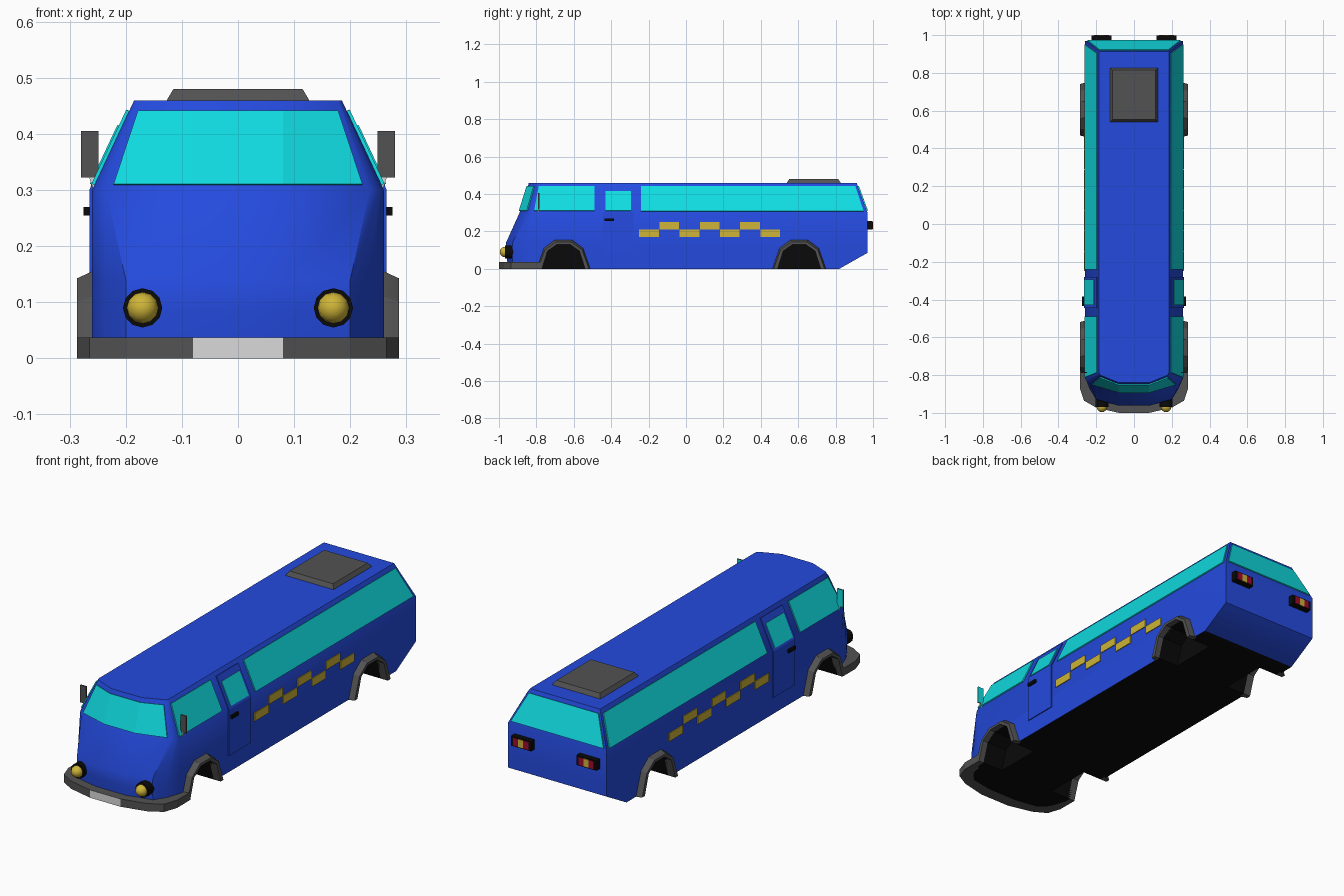
import bpy, bmesh, math
from mathutils import Matrix

if "Cube" in bpy.data.objects:
    bpy.data.objects.remove(bpy.data.objects["Cube"])

def mat(name, r, g, b):
    m = bpy.data.materials.new(name)
    m.diffuse_color = (r, g, b, 1)
    m.use_nodes = True
    m.node_tree.nodes["Principled BSDF"].inputs["Base Color"].default_value = m.diffuse_color
    return m

BLUE = mat("blue_paint", .018, .07, .74)
CYAN = mat("cyan_glass", .005, .72, .76)
GREY = mat("dark_grey", .085, .085, .085)
BLACK = mat("black", .003, .003, .003)
YELLOW = mat("yellow", .62, .46, .04)
WHITE = mat("white", .7, .7, .7)
RED = mat("dark_red", .35, .003, .03)

def finish(name, bm, mats, smooth=None):
    bmesh.ops.remove_doubles(bm, verts=bm.verts, dist=1e-5)
    bmesh.ops.recalc_face_normals(bm, faces=bm.faces)
    me = bpy.data.meshes.new(name)
    bm.to_mesh(me)
    bm.free()
    ob = bpy.data.objects.new(name, me)
    bpy.context.collection.objects.link(ob)
    for m in mats:
        me.materials.append(m)
    if smooth:
        shade(ob, smooth)
    return ob

def shade(ob, angle):
    bpy.ops.object.select_all(action='DESELECT')
    ob.select_set(True)
    bpy.context.view_layer.objects.active = ob
    bpy.ops.object.shade_smooth_by_angle(angle=math.radians(angle))

def loft(name, rings, mats, smooth=None):
    """Skin closed rings of equal size and cap both ends."""
    bm = bmesh.new()
    vs = [[bm.verts.new(p) for p in r] for r in rings]
    n = len(rings[0])
    for a, b in zip(vs, vs[1:]):
        for i in range(n):
            j = (i + 1) % n
            bm.faces.new((a[i], a[j], b[j], b[i]))
    bm.faces.new(vs[0])
    bm.faces.new(vs[-1])
    return finish(name, bm, mats, smooth)

def plate(name, polys, m, thick=.006):
    bm = bmesh.new()
    for p in polys:
        bm.faces.new([bm.verts.new(v) for v in p])
    ob = finish(name, bm, [m])
    sol = ob.modifiers.new("thickness", 'SOLIDIFY')
    sol.thickness, sol.offset = thick, 0
    return ob

def box(name, lo, hi, mats):
    (a, b, c), (d, e, f) = lo, hi
    return loft(name, [[(a, b, z), (d, b, z), (d, e, z), (a, e, z)] for z in (c, f)], mats)

# Body shell lofted from plan outlines at several heights
def ring(z, half):
    return [(x, y, z) for x, y in half] + [(-x, y, z) for x, y in reversed(half)]

body = loft("body", [
    ring(0, [(.08, -.95), (.2, -.925), (.235, -.87), (.26, -.8), (.26, .82)]),
    ring(.085, [(.08, -.962), (.2, -.93), (.237, -.87), (.26, -.8), (.26, .97)]),
    ring(.14, [(.08, -.962), (.2, -.928), (.238, -.867), (.26, -.8), (.26, .97)]),
    ring(.30, [(.08, -.89), (.235, -.845), (.252, -.83), (.26, -.815), (.26, .97)]),
    ring(.46, [(.08, -.84), (.178, -.8), (.182, -.793), (.185, -.785), (.185, .912)]),
], [BLUE, BLACK])

# Wheel wells cut out of the body
OUTER = [(-.143, 0), (-.105, .11), (-.045, .155), (.045, .155), (.105, .11), (.143, 0)]
INNER = [(-.115, 0), (-.085, .095), (-.035, .13), (.035, .13), (.085, .095), (.115, 0)]
AXLES = (-.655, .605)
for s in (1, -1):
    for yc in AXLES:
        prof = [(-.115, -.05)] + INNER + [(.115, -.05)]
        cutter = loft("well_cutter", [[(s * x, yc + y, z) for y, z in prof] for x in (.15, .33)], [BLUE])
        cutter.hide_render = True
        mod = body.modifiers.new("well", 'BOOLEAN')
        mod.object, mod.operation, mod.solver = cutter, 'DIFFERENCE', 'EXACT'
        bpy.context.view_layer.objects.active = body
        bpy.ops.object.modifier_apply(modifier=mod.name)
        bpy.data.objects.remove(cutter)
for p in body.data.polygons:
    x, y, z = p.center
    in_well = abs(x) < .25 and z < .135 and min(abs(y - a) for a in AXLES) < .12
    p.material_index = 1 if in_well or p.normal.z < -.9 else 0
shade(body, 30)

# Flared wheel arches
for s in (1, -1):
    for yc in AXLES:
        loft("wheel_arch", [[(s * .25, yc + o[0], o[1]), (s * .26, yc + o[0], o[1]),
                             (s * .287, yc + o[0] * .95, o[1] * .92),
                             (s * .287, yc + i[0], i[1]), (s * .25, yc + i[0], i[1])]
                            for o, i in zip(OUTER, INNER)], [GREY], 30)

# Front bumper with white centre plate
path = [(.287, -.775, .25, -.775), (.287, -.87, .24, -.86), (.265, -.935, .22, -.89),
        (.2, -.972, .19, -.92), (.08, -1, .08, -.94)]
path += [(-a, b, -c, d) for a, b, c, d in reversed(path)]
bumper = loft("front_bumper", [[(a, b, 0), (a, b, .037), (c, d, .037), (c, d, 0)]
                               for a, b, c, d in path], [GREY, WHITE])
for p in bumper.data.polygons:
    if abs(p.center.x) < .05 and p.normal.y < -.5:
        p.material_index = 1

# Points on the sloped upper walls
def side(s, y, z, off):
    return (s * (.26 - .075 * max(0, z - .3) / .16 + off), y, z)

def side_quad(s, y0b, y1b, y0t, y1t, z0, z1, off):
    return [side(s, y0b, z0, off), side(s, y1b, z0, off), side(s, y1t, z1, off), side(s, y0t, z1, off)]

for s in (1, -1):
    # Side windows
    plate("cab_window", [side_quad(s, -.812, -.49, -.787, -.49, .31, .442, .003)], CYAN)
    plate("long_window", [side_quad(s, -.24, .95, -.24, .905, .307, .442, .003)], CYAN)
    # Door with window and handle
    plate("door", [side_quad(s, -.445, -.28, -.445, -.28, .08, .3, .002),
                   side_quad(s, -.445, -.28, -.445, -.28, .3, .442, .002)], BLUE)
    plate("door_window", [side_quad(s, -.43, -.295, -.43, -.295, .31, .415, .006)], CYAN)
    h = sorted((s * .258, s * .275))
    box("door_handle", (h[0], -.435, .255), (h[1], -.385, .27), [BLACK])
    # Chequered stripe
    for i in range(7):
        y, z = -.25 + i * .108, .17 + .04 * (i % 2)
        plate("stripe_block", [side_quad(s, y, y + .105, y, y + .105, z, z + .039, .001)], YELLOW)

# Windscreen wrapped over the faceted front
def screen(t, e):
    xc, yc = .235 - .057 * t, -.845 + .045 * t
    y0, z = -.89 + .05 * t, .3 + .16 * t
    k = .93
    xo, yo = .08 + (xc - .08) * k, y0 + (yc - y0) * k
    return [(-xo, yo - e, z), (-.08, y0 - e, z), (.08, y0 - e, z), (xo, yo - e, z)]

lo, hi = screen(.06, .004), screen(.88, .004)
plate("windscreen", [[lo[i], lo[i + 1], hi[i + 1], hi[i]] for i in range(3)], CYAN)

# Rear window
plate("rear_window", [[(-.245, .97, .31), (.245, .97, .31), (.183, .921, .443), (-.183, .921, .443)]], CYAN)

# Roof hatch
loft("roof_hatch", [[(-w, a, z), (w, a, z), (w, b, z), (-w, b, z)]
                    for w, a, b, z in ((.128, .538, .828, .455), (.126, .54, .826, .462), (.115, .552, .814, .48))], [GREY])

for s in (1, -1):
    # Headlights
    bm = bmesh.new()
    bmesh.ops.create_cone(bm, cap_ends=True, segments=12, radius1=.035, radius2=.035, depth=.055,
                          matrix=Matrix.Translation((s * .17, -.94, .09)) @ Matrix.Rotation(math.pi / 2, 4, 'X'))
    finish("headlight_rim", bm, [BLACK], 35)
    bm = bmesh.new()
    bmesh.ops.create_uvsphere(bm, u_segments=12, v_segments=8, radius=.028,
                              matrix=Matrix.Translation((s * .17, -.968, .09)) @ Matrix.Rotation(math.pi / 2, 4, 'X'))
    finish("headlight", bm, [YELLOW], 50)
    # Mirrors: grey front, glass back
    a, b = sorted((s * .249, s * .28))
    mirror = box("mirror", (a, -.79, .322), (b, -.784, .405), [GREY, CYAN])
    for p in mirror.data.polygons:
        p.material_index = 1 if p.normal.y > .5 else 0
    plate("mirror_bracket", [[(s * .256, -.787, .295), (s * .265, -.787, .322), (s * .25, -.787, .322)]], WHITE, .004)
    # Tail lights with red, yellow, red lenses
    a, b = sorted((s * .12, s * .225))
    box("tail_light", (a, .96, .209), (b, .997, .256), [BLACK])
    for i, m in enumerate((RED, YELLOW, RED)):
        x = a + .012 + i * .027
        box("tail_lens", (x, .99, .214), (x + .027, 1, .251), [m])
